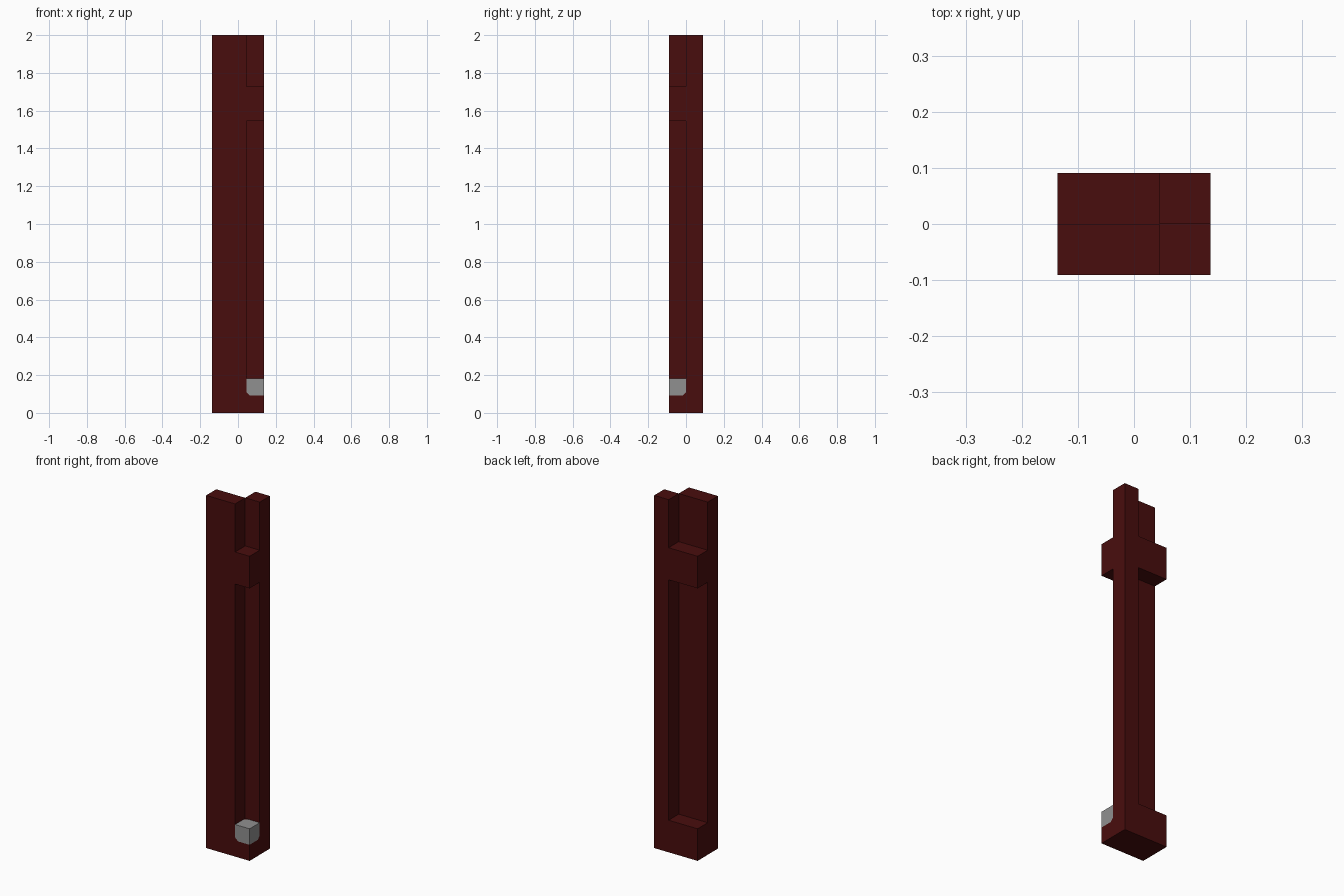
import bpy, bmesh
from mathutils import Vector

default = bpy.data.objects.get("Cube")
if default:
    bpy.data.objects.remove(default, do_unlink=True)

U = 1 / 11                      # one cell of the block grid
WIDE, DEEP, TALL = 3, 2, 22     # overall size in cells


def material(name, colour):
    mat = bpy.data.materials.new(name)
    mat.use_nodes = True
    mat.diffuse_color = colour
    mat.node_tree.nodes["Principled BSDF"].inputs["Base Color"].default_value = colour
    return mat


RED = material("dark_red", (0.066, 0.004, 0.004, 1))
GREY = material("grey", (0.28, 0.28, 0.28, 1))


def cell(x, y, z):
    return Vector(((x - WIDE / 2) * U, (y - DEEP / 2) * U, z * U))


def block(name, low, high, open_bottom=False, open_top=False, paint=None):
    """Box between two grid corners, optionally open where it meets a neighbour."""
    a, b = cell(*low), cell(*high)
    bm = bmesh.new()
    bmesh.ops.create_cube(bm, size=1)
    for v in bm.verts:
        v.co = Vector(b[i] if v.co[i] > 0 else a[i] for i in range(3))
    bm.normal_update()
    hidden = [f for f in bm.faces
              if (open_bottom and f.normal.z < -0.5) or (open_top and f.normal.z > 0.5)]
    bmesh.ops.delete(bm, geom=hidden, context="FACES_ONLY")
    if paint:
        paint(bm)
    mesh = bpy.data.meshes.new(name)
    bm.to_mesh(mesh)
    bm.free()
    mesh.materials.append(RED)
    mesh.materials.append(GREY)
    obj = bpy.data.objects.new(name, mesh)
    bpy.context.collection.objects.link(obj)
    return obj


def grey_corner(bm):
    """Cut the upper front corner cell out of the faces and colour it grey."""
    corner = cell(2, 1, 1)
    trimmed = Vector((-1, 1, -1))
    planes = [(corner, Vector((-1, 0, 0))),
              (corner, Vector((0, 1, 0))),
              (corner, Vector((0, 0, -1))),
              (cell(2.2, 0, 1), trimmed)]
    for point, normal in planes:
        geom = bm.verts[:] + bm.edges[:] + bm.faces[:]
        bmesh.ops.bisect_plane(bm, geom=geom, plane_co=point, plane_no=normal)
    for f in bm.faces:
        centre = f.calc_center_median()
        if all((centre - p).dot(n) < 0 for p, n in planes):
            f.material_index = 1


# Base with the grey corner, and the collar near the top
block("base", (0, 0, 0), (3, 2, 2), paint=grey_corner)
block("collar", (0, 0, 17), (3, 2, 19))

# Two diagonal posts, below and above the collar
for part, bottom, top in (("lower", 2, 17), ("upper", 19, TALL)):
    meets_collar = top < TALL
    block(part + "_front_post", (0, 0, bottom), (2, 1, top), True, meets_collar)
    block(part + "_back_post", (2, 1, bottom), (3, 2, top), True, meets_collar)
